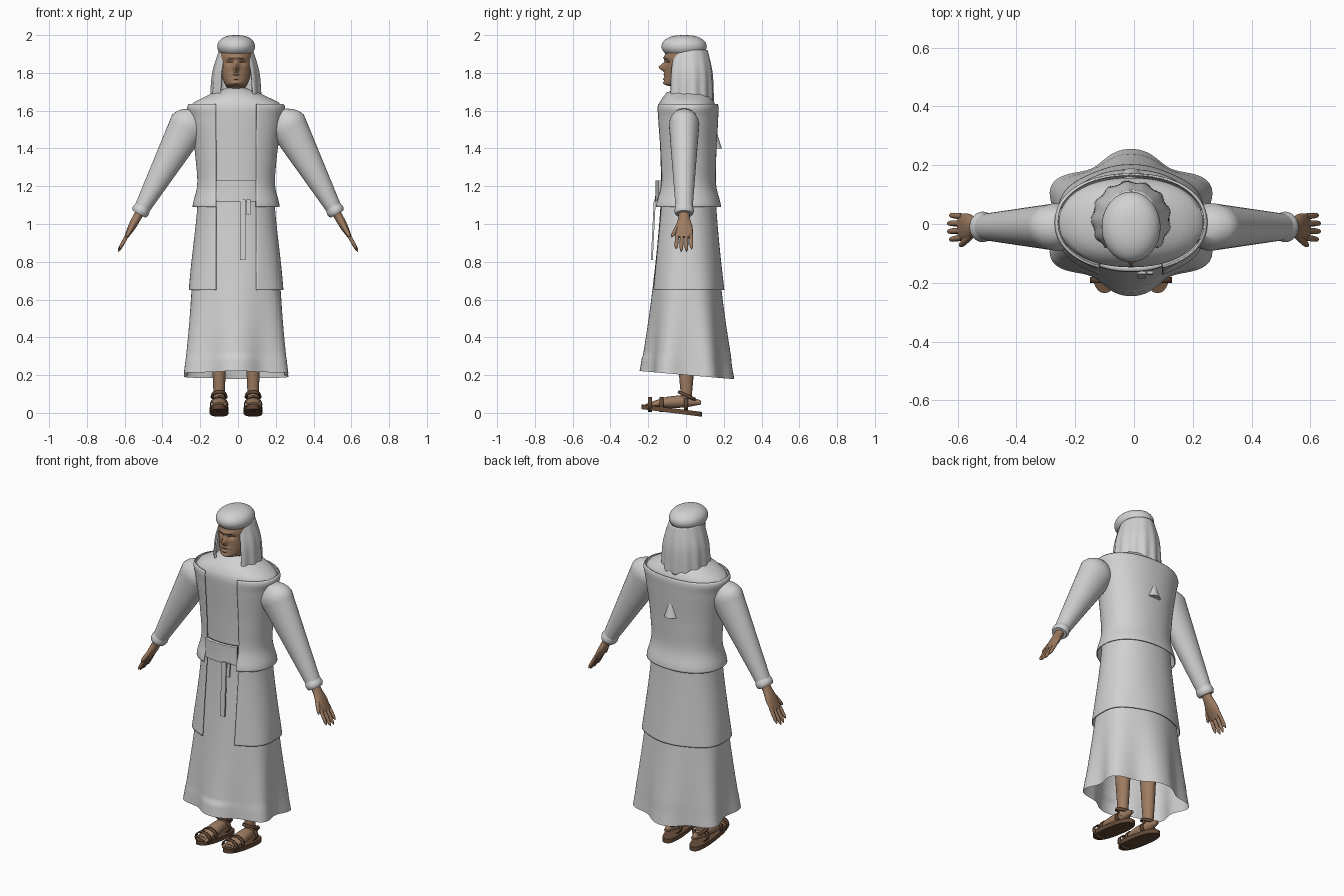
import bpy, bmesh, math
from mathutils import Vector

if "Cube" in bpy.data.objects:
    bpy.data.objects.remove(bpy.data.objects["Cube"])

MID = -0.01   # the body sits slightly off centre
parts = []


def material(name, *rgb):
    colour = (*rgb, 1)
    mat = bpy.data.materials.new(name)
    mat.use_nodes = True
    mat.diffuse_color = colour
    mat.node_tree.nodes["Principled BSDF"].inputs["Base Color"].default_value = colour
    return mat


cloth = material("pale cloth", 0.64, 0.64, 0.64)
skin = material("tan skin", 0.34, 0.2, 0.12)
leather = material("brown leather", 0.13, 0.07, 0.04)


def finish(name, bm, mat, thick=0, closed=False):
    if closed:
        bmesh.ops.recalc_face_normals(bm, faces=bm.faces[:])
    mesh = bpy.data.meshes.new(name)
    bm.to_mesh(mesh)
    bm.free()
    mesh.materials.append(mat)
    ob = bpy.data.objects.new(name, mesh)
    bpy.context.collection.objects.link(ob)
    if thick:
        solidify = ob.modifiers.new("thickness", "SOLIDIFY")
        solidify.thickness, solidify.offset = thick, -1
    parts.append(ob)


def smooth_rows(rows, steps):
    """Catmull-Rom interpolation of cross-section values."""
    rows = [Vector(row) for row in rows]
    out = []
    for i in range(len(rows) - 1):
        start, end = rows[i], rows[i + 1]
        before, after = rows[max(i - 1, 0)], rows[min(i + 2, len(rows) - 1)]
        leave, arrive = (end - before) / 2, (after - start) / 2
        for k in range(steps):
            t = k / steps
            ease = t * t * (3 - 2 * t)
            out.append(start.lerp(end, ease) + leave * (t * (1 - t) ** 2)
                       - arrive * (t * t * (1 - t)))
    return out + [rows[-1]]


def loft(name, rows, mat, place, span=None, sides=32, steps=4, cap=True,
         lobes=6, power=1, thick=0, warp=None):
    """Skin a surface over elliptical sections; a span leaves each section open."""
    bm = bmesh.new()
    rings = []
    for row in smooth_rows(rows, steps):
        centre, u, v, fold = place(row)
        first, last = span(row) if span else (0, math.tau)
        ring = []
        for i in range(sides + 1 if span else sides):
            angle = first + (last - first) * i / sides
            c, s = math.cos(angle), math.sin(angle)
            point = centre + (1 - fold * math.cos(lobes * angle)) * (
                u * math.copysign(abs(c) ** power, c) + v * math.copysign(abs(s) ** power, s))
            ring.append(bm.verts.new(warp(point) if warp else point))
        rings.append(ring)
    for low, high in zip(rings, rings[1:]):
        for i in range(sides):
            j = (i + 1) % len(low)
            bm.faces.new((low[i], low[j], high[j], high[i]))
    if cap:
        bm.faces.new(rings[0][::-1])
        bm.faces.new(rings[-1])
    finish(name, bm, mat, thick, cap)


# Section layouts: upright (z, rx, ry, y), arm (distance past wrist, y, rx, ry), foot (y, z, rx, rz)
def upright(x, y=0, fold=lambda z: 0):
    def place(row):
        z, rx, ry = row[:3]
        tilt = -0.02 if z < 0.3 else 0
        centre = Vector((x, row[3] if len(row) > 3 else y, z))
        return centre, Vector((rx, 0, 0)), Vector((0, ry, tilt)), fold(z)
    return place


def arm(side):
    slope = math.radians(61)
    along, drop = math.cos(slope), math.sin(slope)

    def place(row):
        t, y, rx, ry = row
        centre = Vector((side * (0.515 + along * t), y, 1.07 - drop * t))
        return centre, Vector((side * drop, 0, along)) * rx, Vector((0, ry, 0)), 0
    return place


def foot(x):
    def place(row):
        y, z, rx, rz = row
        return Vector((x, y, z)), Vector((rx, 0, 0)), Vector((0, 0, rz)), 0
    return place


def digit(name, start, end, radius, place):
    """Round-tipped finger or toe between two points of a section layout."""
    rows = []
    for i in range(9):
        t = i / 8
        point = Vector(start).lerp(Vector(end), t)
        size = radius * math.sqrt(1.03 - t ** 6)
        rows.append((*point, size, size))
    loft(name, rows, skin, place, sides=12, steps=1)


# Figure under the clothes: height, half width, half depth
figure = smooth_rows([(0.2, 0.28, 0.23), (0.65, 0.24, 0.18), (1.1, 0.19, 0.14), (1.35, 0.2, 0.14),
                      (1.55, 0.23, 0.15), (1.63, 0.24, 0.15), (1.68, 0.15, 0.12),
                      (1.71, 0.09, 0.09), (1.72, 0.05, 0.05)], 12)


def figure_at(z):
    for low, high in zip(figure, figure[1:]):
        if z <= high[0]:
            return low.lerp(high, (z - low[0]) / (high[0] - low[0]))
    return figure[-1]


def front_gap(row):
    """Arc around the back between the two front edges."""
    return -math.acos(0.1 / row[1]), math.pi + math.acos(0.1 / row[1])


def front_only(row):
    first, last = front_gap(row)
    return last, first + math.tau


def garment(name, low, high, grow, flare=0, span=None, thick=0):
    rows = []
    for i in range(61):
        z = low + (high - low) * i / 60
        extra = grow + flare * math.exp(-((z - low) / 0.08) ** 2)
        rows.append(figure_at(z) + Vector((0, extra, extra)))
    folds = upright(MID, 0.005, lambda z: 0.14 * max(0, 1 - z) ** 2)
    loft(name, rows, cloth, folds, span, sides=96, steps=1, cap=False, power=0.92, thick=thick)


garment("tunic", 0.2, 1.72, 0)
garment("coat_skirt", 0.65, 1.13, 0.015, span=front_gap, thick=0.005)
garment("vest", 1.09, 1.635, 0.015, flare=0.025, span=front_gap, thick=0.005)
garment("sash", 1.12, 1.23, 0.03, span=front_only, thick=0.02)

# Hanging sash ends
for name, x, width, length in (("long", 0.025, 0.03, 0.32), ("short", 0.055, 0.02, 0.08)):
    bm = bmesh.new()
    bmesh.ops.create_cube(bm, size=1)
    for v in bm.verts:
        fall = length * (0.5 - v.co.z)
        v.co = (x + width * v.co.x, -0.165 - fall / 20 + v.co.y / 100, 1.13 - fall)
    finish(name + "_sash_end", bm, cloth)

# Small pointed fold on the back
loft("back_fold", [(1.4, 0.04, 0.04), (1.43, 0.03, 0.03), (1.52, 0.004, 0.004)],
     cloth, upright(MID, 0.15))


# Head with a sculpted face
def bump(p, x, z, width, height):
    return math.exp(-((abs(p.x - MID) - x) / width) ** 2 - ((p.z - z) / height) ** 2)


def face(p):
    if p.y < -0.03:
        nose = 0.035 * bump(p, 0, 1.83, 0.013, 0.02)
        brow = 0.01 * bump(p, 0, 1.88, 0.06, 0.01)
        lips = 0.01 * bump(p, 0, 1.79, 0.03, 0.006) + 0.01 * bump(p, 0, 1.77, 0.02, 0.006)
        chin = 0.01 * bump(p, 0, 1.745, 0.03, 0.01)
        socket = 0.015 * bump(p, 0.035, 1.857, 0.02, 0.01)
        p.y += socket - nose - brow - lips - chin
    return p


loft("head", [(1.66, 0.05, 0.05, 0), (1.72, 0.05, 0.05, 0), (1.74, 0.06, 0.08, -0.03),
              (1.8, 0.08, 0.09, -0.02), (1.9, 0.085, 0.1, -0.01), (1.96, 0.06, 0.08, -0.01)],
     skin, upright(MID), sides=80, steps=9, warp=face)

# Headscarf hanging at sides and back, under a domed wrap
loft("headscarf", [(1.65, 0.135, 0.13), (1.8, 0.125, 0.125), (1.92, 0.09, 0.1)], cloth,
     upright(MID, 0.015, lambda z: 0.1 * (1.95 - z)),
     lambda row: (-0.85, math.pi + 0.85), sides=96, steps=9, cap=False, lobes=13, thick=0.01)
wrap = []
for i in range(15):
    angle = math.radians(10 * i - 51)
    size = math.cos(angle) ** 0.8
    wrap.append((1.94 + 0.06 * math.sin(angle), 0.1 * size, 0.12 * size))
loft("head_wrap", wrap, cloth, upright(MID, -0.01), sides=48, steps=1)

for sign, side in ((1, "left"), (-1, "right")):
    # Sleeve, cuff and hand share one straight arm line
    limb = arm(sign)
    sleeve = []
    for i in range(25):
        t = i / 24
        size = (0.11 - 0.07 * t) * math.sqrt(min(1, 0.1 + 8 * t))
        sleeve.append((0.6 * (t - 1), MID, size, 0.6 * size + 0.02))
    loft(side + "_sleeve", sleeve, cloth, limb, steps=1)
    loft(side + "_cuff", [(-0.03, MID, 0.04, 0.045), (0, MID, 0.047, 0.052),
                          (0.02, MID, 0.04, 0.045)], cloth, limb)
    loft(side + "_hand", [(-0.02, MID, 0.025, 0.03), (0.04, MID, 0.023, 0.03),
                          (0.1, MID, 0.02, 0.045), (0.16, MID, 0.01, 0.045)], skin, limb)
    for k in range(4):
        y = MID + 0.024 * (k - 1.5)
        reach = 0.25 - 0.008 * abs(k - 1.5) ** 2
        # Finger sections are round, so only distance and y vary
        digit(f"{side}_finger_{k + 1}", (0.14, y), (reach, 1.15 * y), 0.01, limb)
    digit(side + "_thumb", (0.07, -0.035), (0.16, -0.075), 0.012, limb)

    # Leg, foot and toes
    x = MID + 0.09 * sign
    loft(side + "_leg", [(0.06, 0.03, 0.03), (0.1, 0.03, 0.03), (0.22, 0.035, 0.04),
                         (0.42, 0.045, 0.05)], skin, upright(x))
    step = foot(x)
    loft(side + "_foot", [(-0.19, 0.045, 0.03, 0.01), (-0.1, 0.055, 0.04, 0.03),
                          (0, 0.06, 0.03, 0.03), (0.08, 0.055, 0.01, 0.01)], skin, step)
    for k in range(5):
        digit(f"{side}_toe_{k + 1}", (-0.16, 0.047), (-0.22 + 0.007 * k, 0.04), 0.009,
              foot(x + 0.016 * sign * (k - 2)))

    # Sandal sole and straps
    loft(side + "_sole", [(0, 0.05, 0.16), (0.025, 0.05, 0.16)], leather,
         upright(x, -0.075), steps=1, power=0.8)
    for place, y in (("toe", -0.19), ("middle", -0.13), ("heel", 0)):
        loft(f"{side}_{place}_strap", [(y - 0.01, 0.045, 0.043, 0.033), (y + 0.01, 0.045, 0.043, 0.033)],
             leather, step, steps=1, cap=False, thick=0.006)
    loft(side + "_ankle_strap", [(0.085, 0.045, 0.05), (0.1, 0.04, 0.045)], leather,
         upright(x, 0.005), steps=1, cap=False, thick=0.01)

# Smooth shading with crisp seams
bpy.ops.object.select_all(action="DESELECT")
for ob in parts:
    ob.select_set(True)
bpy.context.view_layer.objects.active = parts[0]
bpy.ops.object.shade_smooth_by_angle(angle=math.radians(42))
